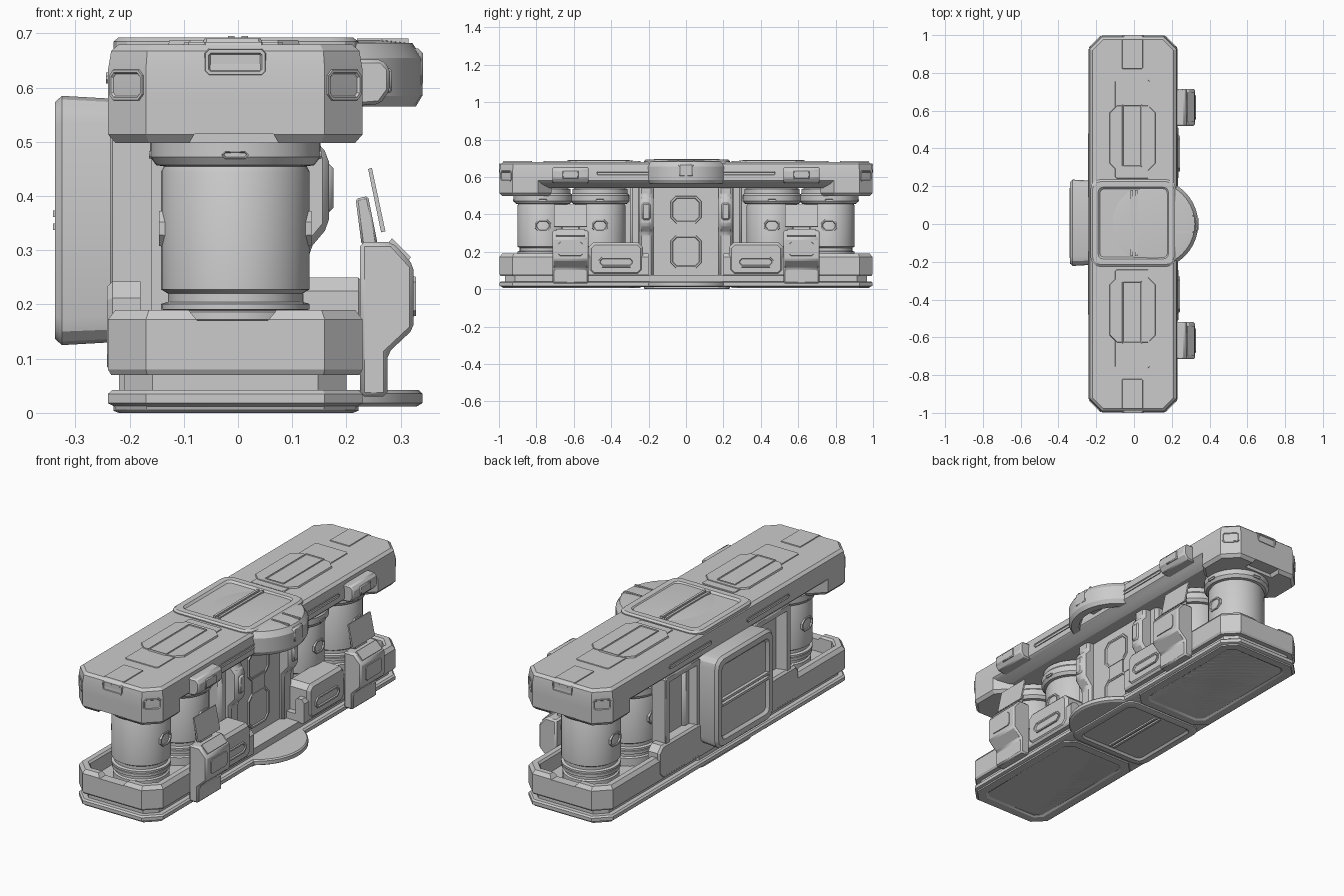
import bpy, bmesh, math
from mathutils import Matrix, Vector

grey = bpy.data.materials.new("light_grey")
grey.diffuse_color = (0.6, 0.6, 0.6, 1)


def finish(name, bm, mirror=False, bevel=0, M=None):
    if M:
        bm.transform(M)
    bmesh.ops.recalc_face_normals(bm, faces=bm.faces)
    me = bpy.data.meshes.new(name)
    bm.to_mesh(me)
    bm.free()
    me.materials.append(grey)
    ob = bpy.data.objects.new(name, me)
    bpy.context.collection.objects.link(ob)
    if bevel:
        b = ob.modifiers.new("bevel", 'BEVEL')
        b.width, b.segments, b.limit_method = bevel, 1, 'ANGLE'
    if mirror:
        m = ob.modifiers.new("mirror", 'MIRROR')
        m.use_axis = (False, True, False)
        m.use_mirror_merge = False
    return ob


def outline(box, ch, i, seg):
    """Rectangle with cut or rounded corners, inset by i."""
    x0, x1, y0, y1 = box[0] + i, box[1] - i, box[2] + i, box[3] - i
    c = max(ch - i * 0.586, 0.001)
    pts = []
    for k, (cx, cy) in enumerate([(x1 - c, y1 - c), (x0 + c, y1 - c), (x0 + c, y0 + c), (x1 - c, y0 + c)]):
        for s in range(seg + 1):
            a = math.pi / 2 * (k + s / seg)
            pts.append((cx + c * math.cos(a), cy + c * math.sin(a)))
    return pts


def loft(name, box, ch, levels, M=None, seg=1, mirror=False):
    """Stack outlines at (height, inset) levels, capped both ends."""
    bm = bmesh.new()
    rings = [[bm.verts.new((x, y, z)) for x, y in outline(box, ch, i, seg)] for z, i in levels]
    n = len(rings[0])
    for a, b in zip(rings, rings[1:]):
        for k in range(n):
            bm.faces.new((a[k], a[(k + 1) % n], b[(k + 1) % n], b[k]))
    bm.faces.new(rings[0])
    bm.faces.new(rings[-1])
    return finish(name, bm, mirror, 0, M)


def prism(name, pts, y0, y1, mirror=False, bevel=0):
    """Extrude an x-z profile along y."""
    bm = bmesh.new()
    a = [bm.verts.new((x, y0, z)) for x, z in pts]
    b = [bm.verts.new((x, y1, z)) for x, z in pts]
    n = len(pts)
    bm.faces.new(a)
    bm.faces.new(b)
    for k in range(n):
        bm.faces.new((a[k], a[(k + 1) % n], b[(k + 1) % n], b[k]))
    return finish(name, bm, mirror, bevel)


def box(name, x0, x1, y0, y1, z0, z1, mirror=False, bevel=0):
    return prism(name, [(x0, z0), (x1, z0), (x1, z1), (x0, z1)], y0, y1, mirror, bevel)


def lathe(name, prof, cx, cy, mirror=False, n=40):
    bm = bmesh.new()
    vs = [bm.verts.new((r, 0, z)) for r, z in prof]
    es = [bm.edges.new(p) for p in zip(vs, vs[1:])]
    bmesh.ops.spin(bm, geom=vs + es, axis=(0, 0, 1), cent=(0, 0, 0), angle=math.tau, steps=n)
    bmesh.ops.remove_doubles(bm, verts=bm.verts, dist=1e-5)
    return finish(name, bm, mirror, 0, Matrix.Translation((cx, cy, 0)))


def facing(dx, dy, pos=(0, 0, 0)):
    """Matrix turning local z to a horizontal direction, local y to up."""
    d = Vector((dx, dy, 0)).normalized()
    return Matrix(((-d.y, 0, d.x, pos[0]), (d.x, 0, d.y, pos[1]), (0, 1, 0, pos[2]), (0, 0, 0, 1)))


def cut(ob, cutter):
    m = ob.modifiers.new("cut", 'BOOLEAN')
    m.operation, m.object, m.solver = 'DIFFERENCE', cutter, 'EXACT'
    cutter.hide_render = True
    cutter.hide_set(True)


X0, X1, Y = -0.24, 0.23, 0.997
plan = (X0, X1, -Y, Y)

# Base: plates, recess, open tray
loft("foot_plate", plan, 0.07, [(0.012, 0.012), (0.018, 0), (0.035, 0), (0.042, 0.008)])
loft("base_recess", plan, 0.07, [(0.04, 0.03), (0.075, 0.03)])
tray = loft("tray", plan, 0.07, [(0.07, 0.006), (0.08, 0), (0.172, 0), (0.19, 0.014), (0.19, 0.04),
                                 (0.18, 0.048), (0.11, 0.05)])
niche = box("niche_cutter", 0.11, 0.4, -0.2, 0.2, 0.043, 0.4)
notch = prism("tray_notch_cutter", [(-0.075, 0.17), (0.055, 0.17), (0.08, 0.2), (-0.1, 0.2)], 0.9, 1.1, True)
cut(tray, niche)
cut(tray, notch)

# Underside frames
loft("bottom_frame", (X0 + 0.01, X1 - 0.01, 0.24, 0.985), 0.06,
     [(0.02, 0), (0.006, 0.004), (0.006, 0.045), (0.012, 0.055)], mirror=True)
SQ = (-0.23, 0.222, -0.225, 0.235)
loft("bottom_hatch", SQ, 0.05, [(0.02, 0), (0.004, 0), (0, 0.01), (0, 0.035), (0.01, 0.045)], seg=3)
for s in (-1, 1):
    box("bottom_hatch_bar", s * 0.012 - 0.006, s * 0.012 + 0.006, -0.17, 0.18, 0.002, 0.012)

# Top beam with dropped ends
beam = loft("top_beam", plan, 0.07, [(0.54, 0.06), (0.565, 0.015), (0.58, 0), (0.632, 0), (0.668, 0.006),
                                     (0.68, 0.02)])
jaw = loft("beam_end", (X0, X1, 0.72, Y), 0.07, [(0.498, 0.014), (0.514, 0), (0.6, 0)], mirror=True)
cut(jaw, prism("beam_notch_cutter", [(-0.1, 0.48), (0.085, 0.48), (0.065, 0.515), (-0.08, 0.515)],
               0.93, 1.1, True))

# Beam end details: centre tab and corner windows
for dy in (-1, 1):
    loft("end_tab", (-0.062, 0.052, 0.622, 0.672), 0.008, [(0.99, 0), (1.0, 0.002), (1.0, 0.008), (0.995, 0.011)],
         Matrix(((1, 0, 0, 0), (0, 0, dy, 0), (0, 1, 0, 0), (0, 0, 0, 1))))
    for dx, px in ((-1, -0.205), (1, 0.195)):
        loft("corner_window", (-0.045, 0.045, -0.03, 0.03), 0.012,
             [(-0.01, 0), (0.004, 0.002), (0.004, 0.007), (0, 0.01)],
             facing(dx, dy, (px, dy * 0.962, 0.605)))

# Plates on top of the beam
loft("top_panel_narrow", (-0.102, 0.085, 0.24, 0.765), 0.01, [(0.675, 0), (0.684, 0.003)], mirror=True)
loft("top_panel_wide", (-0.13, 0.115, 0.28, 0.63), 0.04, [(0.675, 0), (0.688, 0.004)], mirror=True)
loft("top_panel_inset", (-0.065, 0.045, 0.3, 0.635), 0.006, [(0.68, 0), (0.691, 0.003), (0.691, 0.008), (0.687, 0.011)],
     mirror=True)
loft("end_cap_plate", (-0.065, 0.048, 0.82, 0.98), 0.004, [(0.675, 0), (0.684, 0.003)], mirror=True)

# Top hatch
loft("top_hatch", SQ, 0.05, [(0.64, 0), (0.685, 0), (0.693, 0.01), (0.693, 0.04), (0.683, 0.05)], seg=3)
for s in (-1, 1):
    box("top_hatch_bar", s * 0.012 - 0.006, s * 0.012 + 0.006, -0.17, 0.18, 0.68, 0.695)

# Long slots on the beam sides
for dx, px in ((1, X1), (-1, X0)):
    for y in (-0.31, 0.31):
        loft("beam_slot", (-0.17, 0.17, -0.012, 0.012), 0.008,
             [(-0.01, 0), (0.004, 0.002), (0.004, 0.004), (0, 0.007)], facing(dx, 0, (px, y, 0.618)))

# Round canopy and step in front of the niche
lathe("canopy", [(0, 0.62), (0.17, 0.62), (0.19, 0.565), (0.228, 0.565), (0.24, 0.585), (0.24, 0.655),
                 (0.222, 0.682), (0.17, 0.688), (0, 0.688)], 0.1, 0)
lathe("step", [(0, 0.012), (0.23, 0.012), (0.24, 0.018), (0.24, 0.036), (0.234, 0.042), (0, 0.042)], 0.1, 0)
box("canopy_rib", 0.2, 0.341, -0.04, 0.04, 0.6, 0.672, bevel=0.008)
for s in (-1, 1):
    box("canopy_ridge", 0.22, 0.315, s * 0.042 - 0.005, s * 0.042 + 0.005, 0.67, 0.691)

# Centre column with niche
loft("centre_column", (-0.22, 0.11, -0.25, 0.25), 0.04, [(0.03, 0), (0.6, 0)])
NF = facing(1, 0)
loft("niche_panel", (-0.085, 0.085, 0.11, 0.29), 0.03, [(0.1, 0), (0.118, 0.004), (0.118, 0.012), (0.113, 0.016)], NF)
loft("niche_panel_upper", (-0.085, 0.085, 0.35, 0.5), 0.03, [(0.1, 0), (0.118, 0.004), (0.118, 0.012), (0.113, 0.016)], NF)
box("niche_panel_waist", 0.1, 0.116, -0.05, 0.05, 0.27, 0.37)
prism("niche_flank", [(0, 0.04), (0.13, 0.04), (0.13, 0.3), (0.168, 0.345), (0.168, 0.475), (0.145, 0.5),
                      (0.145, 0.58), (0, 0.58)], 0.175, 0.25, True, 0.012)
box("flank_plate", 0.1, 0.176, 0.19, 0.235, 0.37, 0.46, True, 0.008)
box("column_shoulder", -0.2, 0.11, 0.24, 0.3, 0.1, 0.56, True, 0.015)

# Rear hatch and recessed bays on the -x side
RF = facing(-1, 0)
loft("rear_hatch", (-0.235, 0.222, 0.125, 0.585), 0.05,
     [(0.15, 0.01), (0.325, 0), (0.338, 0.012), (0.338, 0.04), (0.325, 0.052)], RF, seg=3)
for s in (-1, 1):
    box("rear_hatch_bar", -0.341, -0.32, -0.18, 0.19, 0.355 + s * 0.012 - 0.006, 0.355 + s * 0.012 + 0.006)
loft("rear_bay", (-0.5, -0.22, 0.17, 0.57), 0.012, [(0.16, 0), (0.232, 0), (0.236, 0.005), (0.236, 0.03), (0.185, 0.045)],
     RF, mirror=True)

# Raised side blocks beside the column
loft("side_block", (0.23, 0.52, 0.075, 0.25), 0.025, [(0.12, 0), (0.222, 0), (0.236, 0.014)], NF, mirror=True)
loft("side_block_inset", (0.275, 0.47, 0.115, 0.175), 0.02, [(0.22, 0), (0.243, 0.003), (0.243, 0.01), (0.238, 0.014)],
     NF, mirror=True)
loft("rear_block", (-0.56, -0.2, 0.075, 0.242), 0.03, [(0.18, 0), (0.232, 0), (0.242, 0.01)], RF, mirror=True)

# Four canisters with rings, caps and slots
CX = -0.005
for y in (0.46, 0.765):
    lathe("canister", [(0, 0.1), (0.13, 0.1), (0.13, 0.15), (0.122, 0.155), (0.122, 0.168), (0.135, 0.172),
                       (0.135, 0.186), (0.128, 0.189), (0.137, 0.191), (0.137, 0.201), (0.124, 0.205), (0.124, 0.22),
                       (0.137, 0.228), (0.137, 0.445), (0.132, 0.455), (0.146, 0.457), (0.157, 0.472),
                       (0.157, 0.502), (0.148, 0.512), (0.148, 0.535), (0.12, 0.545), (0, 0.56)], CX, y, True)
    for k in range(4):
        dx, dy = [(1, 0), (0, 1), (-1, 0), (0, -1)][k]
        loft("cap_slot", (-0.025, 0.025, 0.468, 0.484), 0.006,
             [(0.14, 0), (0.159, 0.001), (0.159, 0.003), (0.154, 0.005)], facing(dx, dy, (CX, y, 0)), mirror=True)
        if dx:
            loft("canister_window", (-0.045, 0.045, 0.305, 0.375), 0.022,
                 [(0.12, 0), (0.141, 0.003), (0.141, 0.01), (0.132, 0.014)], facing(dx, dy, (CX, y, 0)), mirror=True)

# Control consoles with screens
prism("console", [(0.225, 0.03), (0.276, 0.03), (0.276, 0.11), (0.324, 0.155), (0.324, 0.272), (0.285, 0.315),
                  (0.225, 0.315)], 0.52, 0.715, True, 0.008)
loft("console_front", (0.55, 0.685, 0.175, 0.255), 0.012, [(0.31, 0), (0.328, 0.004)], NF, mirror=True)
prism("console_keypad", [(0.276, 0.312), (0.312, 0.278), (0.319, 0.287), (0.284, 0.322)], 0.54, 0.695, True)
prism("screen_mount", [(0.228, 0.31), (0.258, 0.31), (0.24, 0.4), (0.217, 0.395)], 0.57, 0.665, True, 0.004)
prism("screen", [(0.264, 0.333), (0.272, 0.335), (0.247, 0.452), (0.24, 0.45)], 0.53, 0.705, True)

# Clamps on the beam above the consoles
prism("beam_clamp", [(0.2, 0.565), (0.262, 0.57), (0.28, 0.595), (0.28, 0.635), (0.265, 0.652), (0.2, 0.652)],
      0.52, 0.715, True, 0.006)
box("clamp_band", 0.22, 0.284, 0.575, 0.66, 0.59, 0.635, True, 0.004)

# Smooth round parts, keep edges sharp
for ob in bpy.data.objects:
    ob.select_set(not ob.hide_render)
bpy.context.view_layer.objects.active = bpy.data.objects["canopy"]
bpy.ops.object.shade_smooth_by_angle(angle=math.radians(28))
